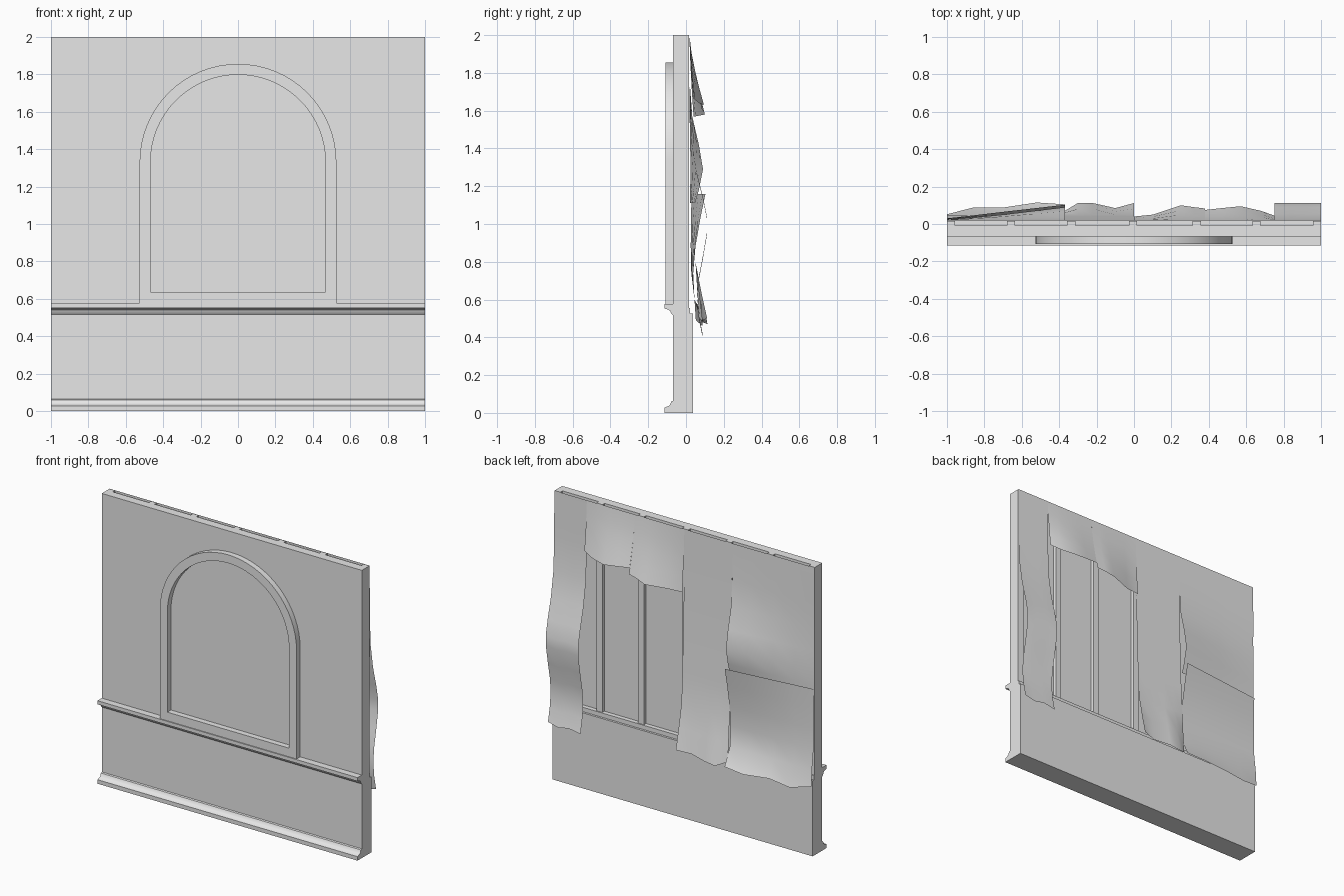
import bpy, bmesh, math

cube = bpy.data.objects.get("Cube")
if cube:
    bpy.data.objects.remove(cube, do_unlink=True)

grey = bpy.data.materials.new("plain grey")
grey.use_nodes = True
grey.diffuse_color = (0.8, 0.8, 0.8, 1)
grey.node_tree.nodes["Principled BSDF"].inputs["Base Color"].default_value = (0.8, 0.8, 0.8, 1)


def finish(name, bm, closed=True):
    if closed:
        bmesh.ops.recalc_face_normals(bm, faces=bm.faces)
    mesh = bpy.data.meshes.new(name)
    bm.to_mesh(mesh)
    bm.free()
    mesh.materials.append(grey)
    mesh.shade_smooth()
    mesh.set_sharp_from_angle(angle=math.radians(35))
    obj = bpy.data.objects.new(name, mesh)
    bpy.context.collection.objects.link(obj)
    return obj


def extrude_profile(name, profile, x0=-1, x1=1):
    """Solid made by sweeping a (y, z) outline along x."""
    bm = bmesh.new()
    face = bm.faces.new([bm.verts.new((x0, y, z)) for y, z in profile])
    ext = bmesh.ops.extrude_face_region(bm, geom=[face])["geom"]
    verts = [v for v in ext if isinstance(v, bmesh.types.BMVert)]
    bmesh.ops.translate(bm, verts=verts, vec=(x1 - x0, 0, 0))
    return finish(name, bm)


def box(name, x, y, z):
    return extrude_profile(name, [(y[0], z[0]), (y[1], z[0]), (y[1], z[1]), (y[0], z[1])], *x)


def sheet(name, columns):
    """Thin torn sheet: columns run from +x to -x, each (x offset list by path) top down."""
    bm = bmesh.new()
    grid = [[bm.verts.new((x, y, z)) for y, z in path] for x, path in columns]
    for a, b in zip(grid, grid[1:]):
        for i in range(len(a) - 1):
            bm.faces.new((a[i], a[i + 1], b[i + 1], b[i]))
    return finish(name, bm, closed=False)


# Wall: skirting, dado, chair rail and the thin front panel
FRONT, PANEL_BACK, STUD_BACK, BACK = -0.068, -0.009, 0.015, 0.037
extrude_profile("wall_panel", [
    (BACK, 0), (-0.115, 0), (-0.115, 0.028), (-0.095, 0.035), (-0.085, 0.042),
    (-0.078, 0.06), (FRONT, 0.064), (FRONT, 0.515), (-0.078, 0.525), (-0.084, 0.54),
    (-0.095, 0.547), (-0.115, 0.552), (-0.115, 0.577), (FRONT, 0.577), (FRONT, 2),
    (PANEL_BACK, 2), (PANEL_BACK, 0.555), (0.022, 0.555), (0.022, 0.525), (BACK, 0.525)])

# Studs behind the panel
for i, c in enumerate((-0.978, -0.657, -0.335, -0.005, 0.335, 0.655, 0.978)):
    half = 0.022
    box(f"stud_{i + 1}", (c - half, c + half), (PANEL_BACK, STUD_BACK), (0.55, 2))


# Arched moulding
def arch(half, bottom, centre=1.33, steps=32):
    pts = [(half, bottom)]
    pts += [(half * math.cos(math.pi * i / steps), centre + half * math.sin(math.pi * i / steps))
            for i in range(steps + 1)]
    return pts + [(-half, bottom)]


bm = bmesh.new()
rings = [[bm.verts.new((x, y, z)) for x, z in arch(half, bottom)]
         for y, half, bottom in ((FRONT, 0.526, 0.575), (-0.108, 0.526, 0.575),
                                 (-0.108, 0.468, 0.637), (FRONT, 0.468, 0.637))]
for k in range(4):
    a, b = rings[k], rings[(k + 1) % 4]
    for i in range(len(a)):
        j = (i + 1) % len(a)
        bm.faces.new((a[i], a[j], b[j], b[i]))
finish("arch_moulding", bm)

TOP = 0.018


# Long bulging sheet at the left end
bulge = [(TOP, 2), (0.02, 1.7), (0.027, 1.45), (0.055, 1.27), (0.09, 1.13), (0.112, 1.02),
         (0.112, 0.95), (0.09, 0.82), (0.067, 0.7), (0.058, 0.6), (0.068, 0.5), (0.088, 0.4)]
sheet("long_sheet_left", [(x, [(y, z + lift * (2 - z)) for y, z in bulge])
                          for x, lift in ((1, 0.012), (0.92, 0), (0.84, 0.01), (0.75, 0.0))])


# Short flaps that curl away from the wall
def flap(name, ends):
    cols = []
    for x, y, z in ends:
        cols.append((x, [(TOP + (y - TOP) * t ** 1.4, 2 + (z - 2) * t)
                         for t in (0, 0.25, 0.5, 0.75, 1)]))
    sheet(name, cols)


flap("short_flap_outer", [(0.75, 0.045, 1.66), (0.68, 0.07, 1.64), (0.57, 0.095, 1.63),
                          (0.47, 0.085, 1.64), (0.38, 0.075, 1.65)])
flap("short_flap_inner", [(0.38, 0.083, 1.61), (0.32, 0.09, 1.6), (0.25, 0.1, 1.58),
                          (0.1, 0.05, 1.57), (0.0, 0.04, 1.57)])


# Long hanging sheet in the middle
def hang(y, z):
    return [(TOP, 2), (TOP + 0.004, 1.6), (0.03, 1.3), (0.04, 1.0), (0.05, 0.8),
            ((y + 0.05) / 2, 0.64), (y, z)]


sheet("long_sheet_middle", [(x, hang(y, z)) for x, y, z in (
    (0.0, 0.112, 0.5), (-0.1, 0.085, 0.49), (-0.22, 0.112, 0.48),
    (-0.3, 0.112, 0.47), (-0.37, 0.07, 0.5))])


# Wide upper and lower sheets at the right end; w is how far a column peels
def upper(w):
    return [(TOP, 2), (TOP + 0.002, 1.75), (TOP + 0.015 * w, 1.57), (TOP + 0.05 * w, 1.42),
            (TOP + 0.072 * w, 1.29), (TOP + 0.05 * w, 1.18), (TOP + 0.03 * w, 1.11)]


sheet("wide_sheet_upper", [(x, upper(w)) for x, w in (
    (-0.37, 1), (-0.52, 0.75), (-0.7, 0.45), (-0.86, 0.22), (-1, 0.08))])


def lower(w, y, z):
    return [(0.03 + 0.073 * w, 1.16), (0.026 + 0.05 * w, 1.03), (0.025 + 0.025 * w, 0.88),
            (0.028 + 0.01 * w, 0.74), (0.045, 0.6), (y, z)]


sheet("wide_sheet_lower", [(x, lower(w, y, z)) for x, w, y, z in (
    (-0.37, 1, 0.105, 0.48), (-0.52, 0.76, 0.115, 0.47), (-0.7, 0.48, 0.088, 0.48),
    (-0.86, 0.22, 0.088, 0.46), (-1, 0, 0.052, 0.49))])
